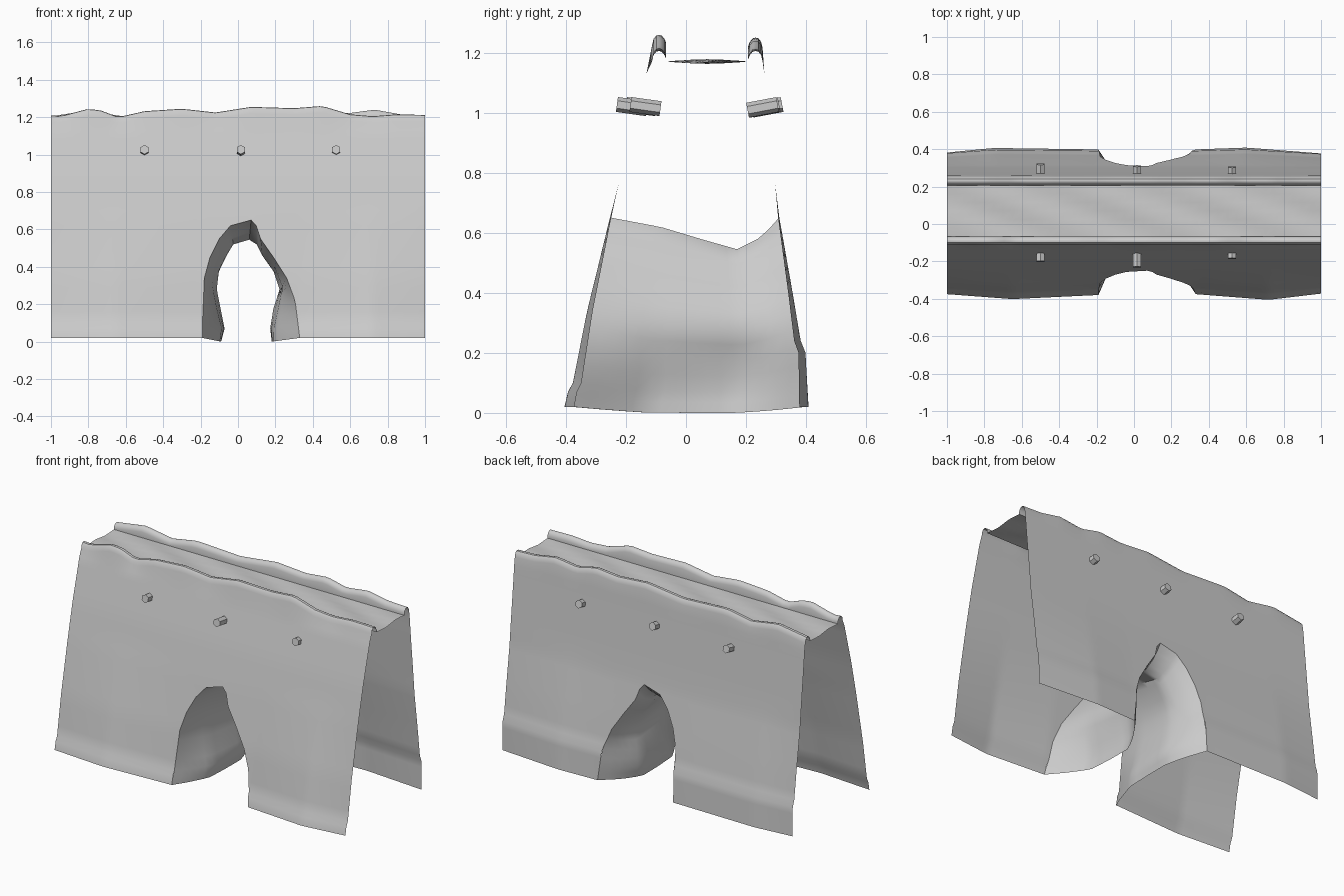
import bpy, bmesh, math
from mathutils import Vector

if "Cube" in bpy.data.objects:
    bpy.data.objects.remove(bpy.data.objects["Cube"])


def interp(pts, x):
    """Piecewise-linear lookup in a list of (x, value) pairs."""
    if x <= pts[0][0]:
        return pts[0][1]
    for (a, va), (b, vb) in zip(pts, pts[1:]):
        if x <= b:
            return va + (vb - va) * (x - a) / (b - a)
    return pts[-1][1]


def grid_object(name, rows, flip=False, skip=None, angle=35):
    """Sheet mesh from rows of points; column 'skip' is left open."""
    bm = bmesh.new()
    vs = [[bm.verts.new(p) for p in row] for row in rows]
    for r in range(len(vs) - 1):
        for c in range(len(vs[0]) - 1):
            if c == skip:
                continue
            f = [vs[r][c], vs[r][c + 1], vs[r + 1][c + 1], vs[r + 1][c]]
            bm.faces.new(f[::-1] if flip else f)
    bmesh.ops.remove_doubles(bm, verts=bm.verts, dist=1e-4)
    me = bpy.data.meshes.new(name)
    bm.to_mesh(me)
    bm.free()
    ob = bpy.data.objects.new(name, me)
    bpy.context.collection.objects.link(ob)
    smooth(ob, angle)
    return ob


def smooth(ob, angle):
    bpy.ops.object.select_all(action='DESELECT')
    ob.select_set(True)
    bpy.context.view_layer.objects.active = ob
    bpy.ops.object.shade_smooth_by_angle(angle=math.radians(angle))


# Arch outline at the wall faces and at the narrow middle of the passage
CROWN = 0.65
LEVELS = [.02, .1, .22, .34, .45, .55, .62, CROWN]
OUT_L = list(zip(LEVELS, [-.19, -.19, -.185, -.18, -.15, -.10, -.04, .07]))
OUT_R = list(zip(LEVELS, [.33, .32, .305, .26, .19, .12, .097, .07]))
IN_L = list(zip(LEVELS, [-.09, -.07, -.09, -.11, -.10, -.06, -.025, .06]))
IN_R = list(zip(LEVELS, [.18, .17, .185, .22, .19, .13, .10, .06]))

# Per side: wall slope (z, depth), outward swell at the foot (x, depth), top edge (x, z)
FRONT = dict(
    sign=-1, outer=.113, inner=.066,
    slope=[(.02, .38), (.07, .37), (.1, .355), (.34, .315), (.65, .25),
           (.88, .198), (1.2, .113)],
    swell=[(-1, -.005), (-.65, .022), (-.2, .0), (.33, -.005), (.72, .026), (1, -.008)],
    top=[(-1, 1.21), (-.95, 1.205), (-.8, 1.245), (-.73, 1.235), (-.64, 1.2), (-.5, 1.232),
         (-.3, 1.245), (-.12, 1.225), (.07, 1.255), (.3, 1.248), (.45, 1.26),
         (.6, 1.215), (.72, 1.205), (.85, 1.215), (1, 1.212)])
BACK = dict(
    sign=1, outer=.255, inner=.207,
    slope=[(.02, .387), (.2, .382), (.24, .367), (.4, .345), (.65, .308),
           (.88, .285), (1.05, .268), (1.2, .255)],
    swell=[(-1, -.005), (-.75, .02), (-.2, .012), (.33, .012), (.6, .022), (1, -.01)],
    top=[(-1, 1.205), (-.8, 1.235), (-.62, 1.205), (-.45, 1.235), (-.15, 1.22),
         (.1, 1.25), (.3, 1.235), (.45, 1.25), (.58, 1.22), (.73, 1.24), (.87, 1.215), (1, 1.21)])


def wall_y(s, x, z):
    swell = interp(s['swell'], x) * max(0, 1 - z / .75)
    return s['sign'] * (interp(s['slope'], z) + swell)


def wall(name, s):
    """Leaning wall with arch cut-out and a rolled lip down to the deck."""
    n = 28
    rows = []
    for z in [.02, .07, .1, .16, .2, .24, .29, .34, .4, .45, .5, .55, .59, .62, CROWN,
              .7, .76, .82, .88, .95, 1.02, 1.08, 1.13]:
        xl, xr = interp(OUT_L, z), interp(OUT_R, z)
        xs = [-1 + (xl + 1) * i / n for i in range(n + 1)]
        xs += [xr + (1 - xr) * i / n for i in range(n + 1)]
        rows.append([(x, wall_y(s, x, z), z) for x in xs])
    w = s['outer'] - s['inner']
    for t, dz in [(0, .035), (.1, .014), (.3, .002), (.5, 0), (.7, .003),
                  (.9, .015), (1, .028), (1, None)]:
        # both lips roll towards the deck between them
        y = s['sign'] * s['outer'] + t * w * -s['sign']
        rows.append([(x, y, 1.17 if dz is None else interp(s['top'], x) - dz) for x in xs])
    return grid_object(name, rows, flip=s['sign'] > 0, skip=n)


wall("front_wall", FRONT)
wall("back_wall", BACK)

# Deck between the lips, slightly uneven
deck = []
for j in range(7):
    y = -.066 + .273 * j / 6
    wave = math.sin(math.pi * j / 6)
    deck.append([(-1 + i / 20, y, 1.17 + .008 * wave * math.sin(i * .55 + j)) for i in range(41)])
grid_object("deck", deck)

# Passage: loft from the front arch through a narrower middle to the back arch
BASE_W = [(0, 0), (.13, .45), (.3, .95), (.5, 1), (.7, 1), (.85, .6), (1, 0)]
TOP_W = [(0, 0), (.3, .3), (.55, .7), (.75, 1), (.9, .6), (1, 0)]
zs = [.02, .06, .1, .16, .22, .28, .34, .4, .45, .5, .55, .59, .62, CROWN]
path = [(z, 0) for z in zs] + [(z, 1) for z in reversed(zs[:-1])]
rings = []
for k in range(17):
    t = k / 16
    ring = []
    for z, side in path:
        h = z / CROWN
        wgt = interp(BASE_W, t) * (1 - h) + interp(TOP_W, t) * h
        xo, xi = interp((OUT_L, OUT_R)[side], z), interp((IN_L, IN_R)[side], z)
        yf, yb = wall_y(FRONT, xo, z), wall_y(BACK, xo, z)
        zi = (z - .02) * .865
        ring.append((xo + (xi - xo) * wgt, yf + (yb - yf) * t, z + (zi - z) * wgt))
    rings.append(ring)
grid_object("arch_passage", rings, flip=True, angle=40)


# Six-sided pegs through both walls
def peg(name, a, b):
    a, b = Vector(a), Vector(b)
    bpy.ops.mesh.primitive_cylinder_add(vertices=6, radius=.025, depth=(b - a).length,
                                        location=(a + b) / 2)
    ob = bpy.context.object
    ob.name = name
    ob.rotation_euler = (b - a).to_track_quat('Z', 'Y').to_euler()


for i, (x, yf, yb) in enumerate([(-.5, -.2, .32), (.015, -.23, .31), (.525, -.185, .305)]):
    peg(f"front_peg_{i + 1}", (x, yf, 1.027), (x, yf + .1, 1.013))
    peg(f"back_peg_{i + 1}", (x, yb, 1.027), (x, yb - .1, 1.008))
